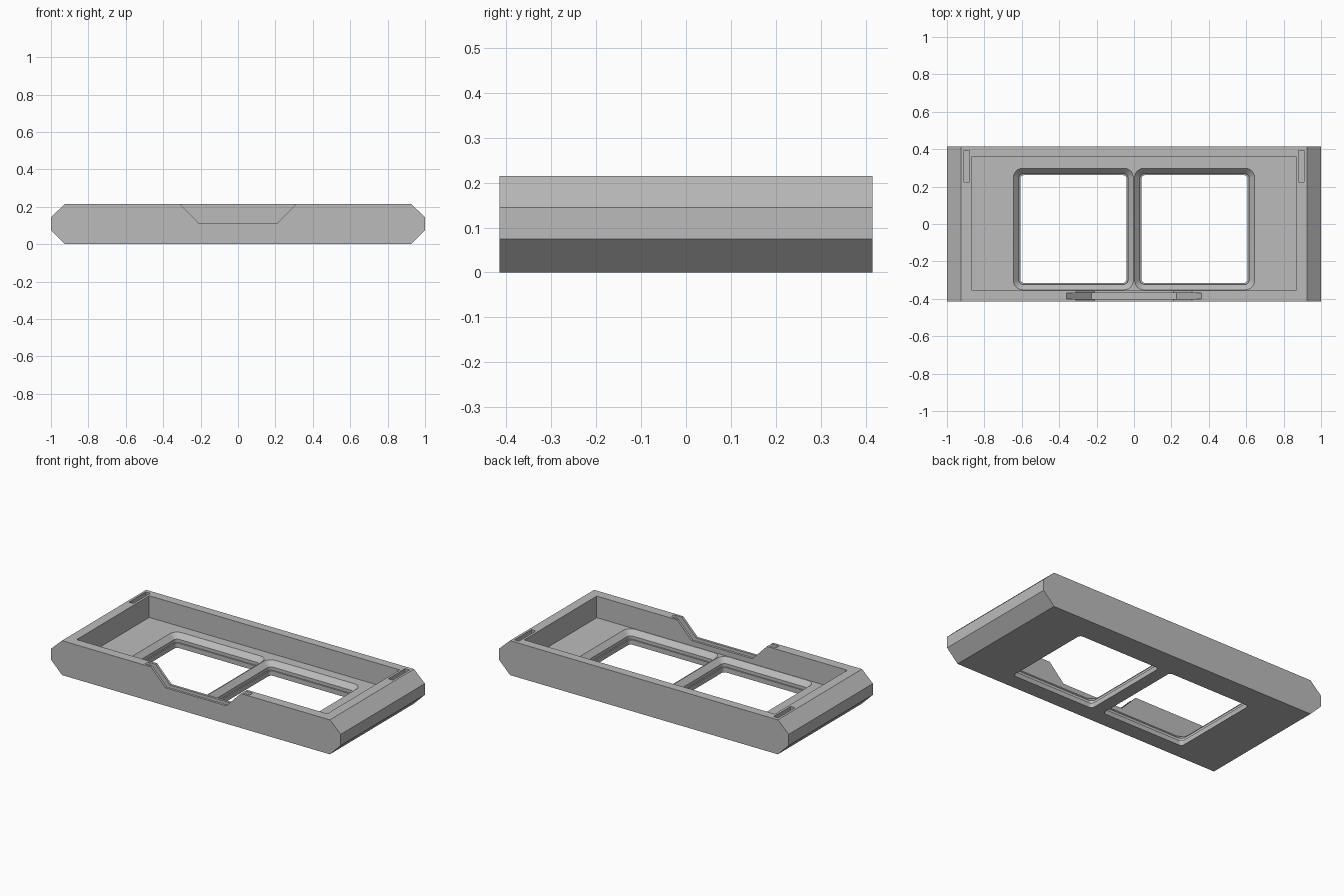
import bpy, bmesh, math

if "Cube" in bpy.data.objects:
    bpy.data.objects.remove(bpy.data.objects["Cube"])

grey = bpy.data.materials.new("plain_grey")
grey.use_nodes = True
COLOUR = (0.5, 0.5, 0.5, 1)
grey.diffuse_color = COLOUR
grey.node_tree.nodes["Principled BSDF"].inputs["Base Color"].default_value = COLOUR


def loft(name, rings):
    """Closed solid skinned through rings of equal point count."""
    bm = bmesh.new()
    loops = [[bm.verts.new(p) for p in ring] for ring in rings]
    for a, b in zip(loops, loops[1:]):
        for i in range(len(a)):
            j = (i + 1) % len(a)
            bm.faces.new((a[i], a[j], b[j], b[i]))
    bm.faces.new(loops[0])
    bm.faces.new(loops[-1])
    bmesh.ops.recalc_face_normals(bm, faces=bm.faces)
    mesh = bpy.data.meshes.new(name)
    bm.to_mesh(mesh)
    bm.free()
    mesh.materials.append(grey)
    obj = bpy.data.objects.new(name, mesh)
    bpy.context.collection.objects.link(obj)
    return obj


def along_y(name, profile, y0, y1):
    return loft(name, [[(x, y, z) for x, z in profile] for y in (y0, y1)])


def box(name, x0, x1, y0, y1, z0, z1):
    return along_y(name, [(x0, z0), (x1, z0), (x1, z1), (x0, z1)], y0, y1)


def rounded_ring(cx, cy, hx, hy, r, z, steps=6):
    ring = []
    for q, (sx, sy) in enumerate([(1, 1), (-1, 1), (-1, -1), (1, -1)]):
        for k in range(steps + 1):
            a = (q + k / steps) * math.pi / 2
            ring.append((cx + sx * (hx - r) + r * math.cos(a),
                         cy + sy * (hy - r) + r * math.sin(a), z))
    return ring


def trapezoid(top, bottom, z):
    """Notch profile with 45 degree sides, continued above the rim."""
    return [(-bottom, z), (bottom, z), (top, RIM), (top, RIM + 0.1),
            (-top, RIM + 0.1), (-top, RIM)]


RIM, FLOOR = 0.215, 0.08

# Tray body with chamfered ends
half = [(0.925, 0), (1, 0.075), (1, 0.145), (0.925, RIM)]
tray = along_y("tray_body", half + [(-x, z) for x, z in reversed(half)], -0.415, 0.415)

# Main recess, front notch and the groove that follows it
cutters = [
    box("recess_cutter", -0.865, 0.865, -0.355, 0.36, FLOOR, 0.4),
    along_y("notch_cutter", trapezoid(0.31, 0.21, 0.112), -0.5, -0.3),
    along_y("groove_cutter", trapezoid(0.362, 0.226, 0.075), -0.4, -0.37),
]

# Windows with a sloped rim and a small ledge; slots in the end walls
for s, side in ((-1, "right"), (1, "left")):
    levels = [(0, 0.02, -0.1), (0, 0.02, 0.03), (0.008, 0.025, 0.03),
              (0.008, 0.025, 0.05), (0.037, 0.05, FLOOR), (0.037, 0.05, 0.13)]
    cutters.append(loft(side + "_window_cutter", [
        rounded_ring(s * 0.324, -0.027, 0.284 + grow, 0.288 + grow, r, z)
        for grow, r, z in levels]))
    x = s * 0.895
    cutters.append(box(side + "_slot_cutter", x - 0.015, x + 0.015,
                       0.225, 0.392, RIM - 0.04, 0.4))

bpy.ops.object.select_all(action="DESELECT")
bpy.context.view_layer.objects.active = tray
tray.select_set(True)
for cutter in cutters:
    mod = tray.modifiers.new(cutter.name, "BOOLEAN")
    mod.operation, mod.solver, mod.object = "DIFFERENCE", "EXACT", cutter
    bpy.ops.object.modifier_apply(modifier=mod.name)
    bpy.data.objects.remove(cutter)

bpy.ops.object.shade_smooth_by_angle(angle=math.radians(30))
